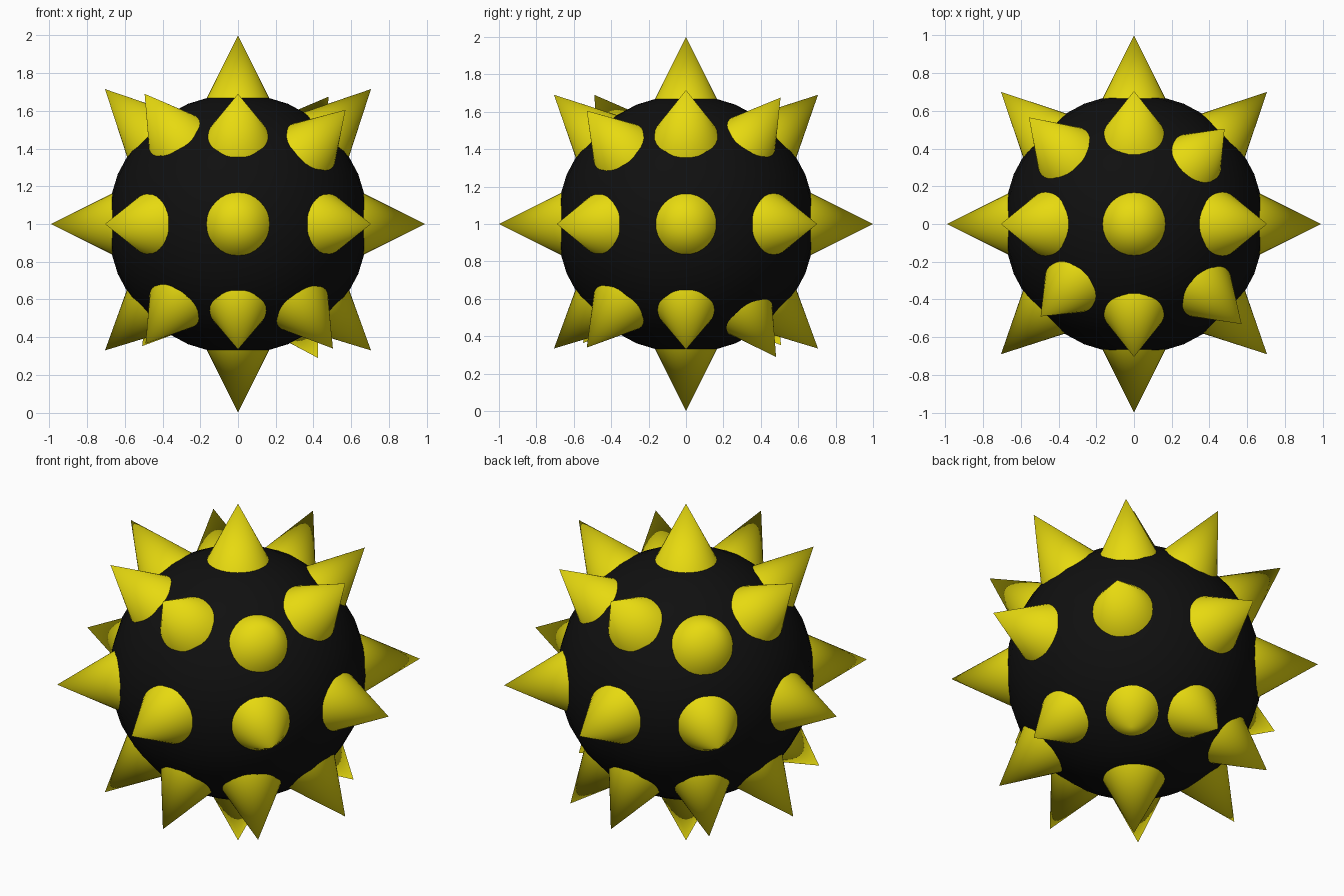
import bpy, math
from mathutils import Vector

if "Cube" in bpy.data.objects:
    bpy.data.objects.remove(bpy.data.objects["Cube"])

CENTER = Vector((0, 0, 1))


def material(name, rgb):
    m = bpy.data.materials.new(name)
    m.diffuse_color = (*rgb, 1)
    m.use_nodes = True
    m.node_tree.nodes["Principled BSDF"].inputs["Base Color"].default_value = m.diffuse_color
    return m


black = material("black", (0.005, 0.005, 0.005))
yellow = material("yellow", (0.8, 0.7, 0.005))


def finish(name, mat):
    ob = bpy.context.object
    ob.name = name
    ob.data.materials.append(mat)
    bpy.ops.object.shade_smooth_by_angle(angle=math.radians(40))
    return ob


def spike(tip, name):
    # cone with its tip at the given offset from the ball centre, base sunk in the ball
    tip = Vector(tip)
    depth = 0.4
    axis = tip.normalized()
    bpy.ops.mesh.primitive_cone_add(vertices=32, radius1=depth * 0.5, radius2=0, depth=depth,
                                    location=CENTER + tip - axis * depth / 2,
                                    rotation=axis.to_track_quat('Z', 'Y').to_euler())
    finish(name, yellow)


# Ball body
bpy.ops.mesh.primitive_uv_sphere_add(segments=32, ring_count=16, radius=0.69, location=CENTER)
finish("ball", black)

# Spikes along the axes
for s in (-1, 1):
    spike((s * 0.99, 0, 0), "side_spike")
    spike((0, s, 0), "front_back_spike")
    spike((0, 0, s), "top_bottom_spike")

# Diagonal spikes between pairs of axes
for a in (-0.705, 0.705):
    for b in (-0.69, 0.7):
        spike((a, b, 0), "equator_diagonal_spike")
        spike((a, 0, 0.715 if b > 0 else -0.67), "side_diagonal_spike")
        spike((0, a, 0.69 if b > 0 else -0.665), "front_back_diagonal_spike")

# Slightly uneven corner spikes
for tip in ((-0.495, -0.49, 0.69), (0.57, -0.53, 0.605), (0.48, 0.505, 0.675),
            (-0.557, 0.565, 0.605), (-0.49, -0.55, -0.635), (0.503, -0.53, -0.66),
            (0.423, 0.481, -0.71), (-0.508, 0.508, -0.647)):
    spike(tip, "corner_spike")
